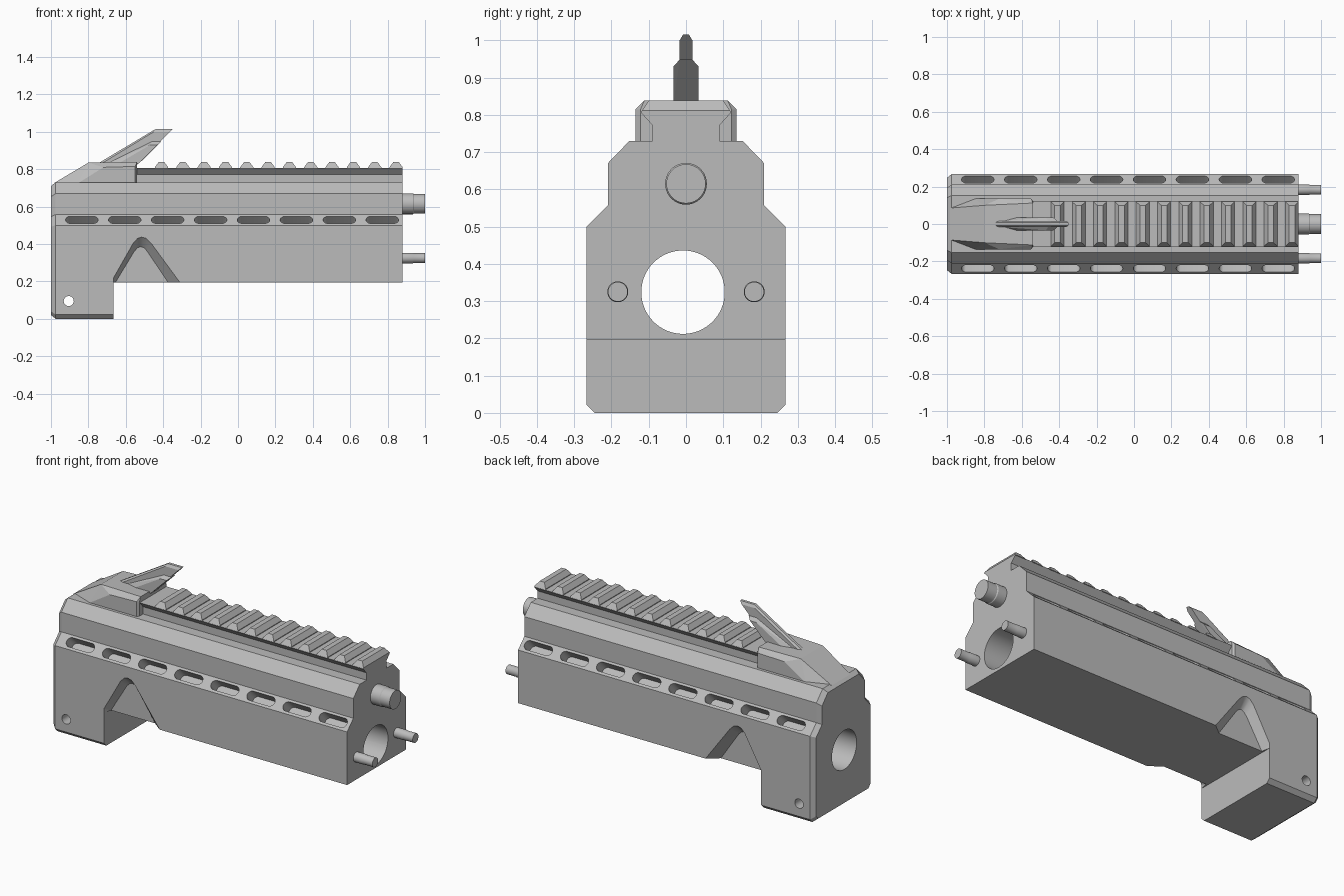
import bpy, bmesh
from math import pi, sin, cos
from mathutils import Vector

cube = bpy.data.objects.get("Cube")
if cube:
    bpy.data.objects.remove(cube, do_unlink=True)

grey = bpy.data.materials.new("matte_grey")
grey.use_nodes = True
COLOUR = (0.5, 0.5, 0.5, 1)
grey.diffuse_color = COLOUR
grey.node_tree.nodes["Principled BSDF"].inputs["Base Color"].default_value = COLOUR


def finish(name, bm):
    bmesh.ops.recalc_face_normals(bm, faces=bm.faces)
    mesh = bpy.data.meshes.new(name)
    bm.to_mesh(mesh)
    bm.free()
    mesh.materials.append(grey)
    obj = bpy.data.objects.new(name, mesh)
    bpy.context.collection.objects.link(obj)
    return obj


def loft(name, rings):
    """Closed solid through rings of equal point count."""
    bm = bmesh.new()
    loops = [[bm.verts.new(p) for p in ring] for ring in rings]
    for a, b in zip(loops, loops[1:]):
        for i in range(len(a)):
            j = (i + 1) % len(a)
            bm.faces.new((a[i], a[j], b[j], b[i]))
    bm.faces.new(loops[0])
    bm.faces.new(loops[-1])
    return finish(name, bm)


def hull(name, points):
    bm = bmesh.new()
    for p in points:
        bm.verts.new(p)
    bmesh.ops.convex_hull(bm, input=bm.verts)
    bmesh.ops.dissolve_limit(bm, angle_limit=0.01, verts=bm.verts, edges=bm.edges)
    return finish(name, bm)


def both(points):
    """Points plus their mirror images across y = 0."""
    return [(x, s * y, z) for x, y, z in points for s in (1, -1)]


def section(half):
    """Full (y, z) outline from its right half, bottom to top."""
    return half + [(-y, z) for y, z in reversed(half)]


def circle(x, y, z, r, n=40):
    return [(x, y + r * cos(2 * pi * i / n), z + r * sin(2 * pi * i / n)) for i in range(n)]


def smooth(obj):
    bpy.ops.object.select_all(action='DESELECT')
    obj.select_set(True)
    bpy.context.view_layer.objects.active = obj
    bpy.ops.object.shade_smooth_by_angle(angle=0.5)


# Body: one outline swept along x, rear edge chamfered
outline = section([(0.245, 0), (0.267, 0.022), (0.267, 0.5), (0.21, 0.557),
                   (0.21, 0.67), (0.152, 0.73)])
rear = [(-1, y * 0.925, 0.365 + (z - 0.365) * 0.945) for y, z in outline]
body = loft("body", [rear] + [[(x, y, z) for y, z in outline] for x in (-0.975, 0.88)])

# Cutters: underside clearance, main bore, grip pin hole
cutters = [
    hull("underside_cutter", [(x, y, z) for x in (-0.665, 1.1)
                              for y in (-0.4, 0.4) for z in (-0.2, 0.195)]),
    loft("bore_cutter", [circle(x, -0.008, 0.324, 0.112, 64) for x in (-1.1, 1.1)]),
    loft("pin_cutter", [[(-0.905 + z, y, 0.095 + x) for _, x, z in circle(0, 0, 0, 0.027, 24)]
                        for y in (-0.4, 0.4)]),
]

# Cutters: sloped side pockets and angled vent slots
outer = [(-0.665, 0.15), (-0.665, 0.22), (-0.56, 0.405), (-0.537, 0.43),
         (-0.515, 0.437), (-0.49, 0.43), (-0.465, 0.405), (-0.278, 0.15)]
inner = [(-0.665, 0.15), (-0.655, 0.195), (-0.555, 0.36), (-0.537, 0.38),
         (-0.52, 0.386), (-0.503, 0.38), (-0.487, 0.363), (-0.343, 0.15)]
for s in (1, -1):
    cutters.append(loft("pocket_cutter", [[(x, s * y, z) for x, z in ring]
                                          for y, ring in ((0.29, outer), (0.267, outer),
                                                          (0.217, inner))]))
    up, out = Vector((0, -s, 1)).normalized(), Vector((0, s, 1)).normalized()
    for k in range(8):
        centre = Vector((-0.835 + 0.2295 * k, s * 0.2385, 0.5295))
        stadium = []
        for i in range(20):
            a = 2 * pi * (i + 0.5) / 20
            along = 0.06 * (1 if cos(a) > 0 else -1) + 0.027 * cos(a)
            stadium.append(centre + Vector((along, 0, 0)) + up * 0.027 * sin(a))
        cutters.append(loft("slot_cutter", [[p + out * d for p in stadium]
                                            for d in (0.04, -0.075)]))

bpy.context.view_layer.objects.active = body
for cutter in cutters:
    mod = body.modifiers.new("cut", 'BOOLEAN')
    mod.operation, mod.solver, mod.object = 'DIFFERENCE', 'EXACT', cutter
    bpy.ops.object.modifier_apply(modifier=mod.name)
    bpy.data.objects.remove(cutter, do_unlink=True)
smooth(body)

# Top rail with sloped teeth
rail = section([(0.09, 0.725), (0.09, 0.772), (0.122, 0.807)])
loft("top_rail", [[(x, y, z) for y, z in rail] for x in (-0.56, 0.88)])
for k in range(12):
    x = 0.845 - 0.114 * k
    hull("rail_tooth", both([(x + s * w, y, z) for s in (1, -1)
                             for w, y, z in ((0.035, 0.122, 0.805), (0.035, 0.118, 0.811),
                                             (0.015, 0.1, 0.838))]))

# Sight base: ramp that widens towards the rail
hull("sight_base", both([(-0.985, 0.085, 0.725), (-0.855, 0.135, 0.725), (-0.55, 0.135, 0.725),
                         (-0.54, 0.122, 0.725), (-0.72, 0.135, 0.81), (-0.55, 0.135, 0.815),
                         (-0.54, 0.122, 0.815), (-0.8, 0.1, 0.835), (-0.54, 0.112, 0.838)]))

# Sight: thin leaning blade with a thicker collar around its foot
hull("sight_blade", both([(-0.75, 0.008, 0.83), (-0.73, 0.017, 0.83), (-0.45, 0.017, 1.0),
                          (-0.44, 0.008, 1.015), (-0.35, 0.008, 1.015), (-0.365, 0.017, 1.0),
                          (-0.54, 0.017, 0.825)]))
hull("sight_collar", both([(-0.7, 0.017, 0.83), (-0.64, 0.034, 0.83), (-0.47, 0.034, 0.93),
                           (-0.46, 0.017, 0.948), (-0.41, 0.017, 0.948),
                           (-0.43, 0.034, 0.93), (-0.53, 0.034, 0.83)]))

# Front rods: one thick guide and two thin pins
for name, y, z, r in (("guide_rod", 0, 0.615, 0.056), ("left_pin", 0.183, 0.325, 0.028),
                      ("right_pin", -0.183, 0.325, 0.028)):
    smooth(loft(name, [circle(x, y, z, r * f)
                       for x, f in ((0.86, 1), (0.935, 1), (0.94, 0.94), (1, 0.94))]))
